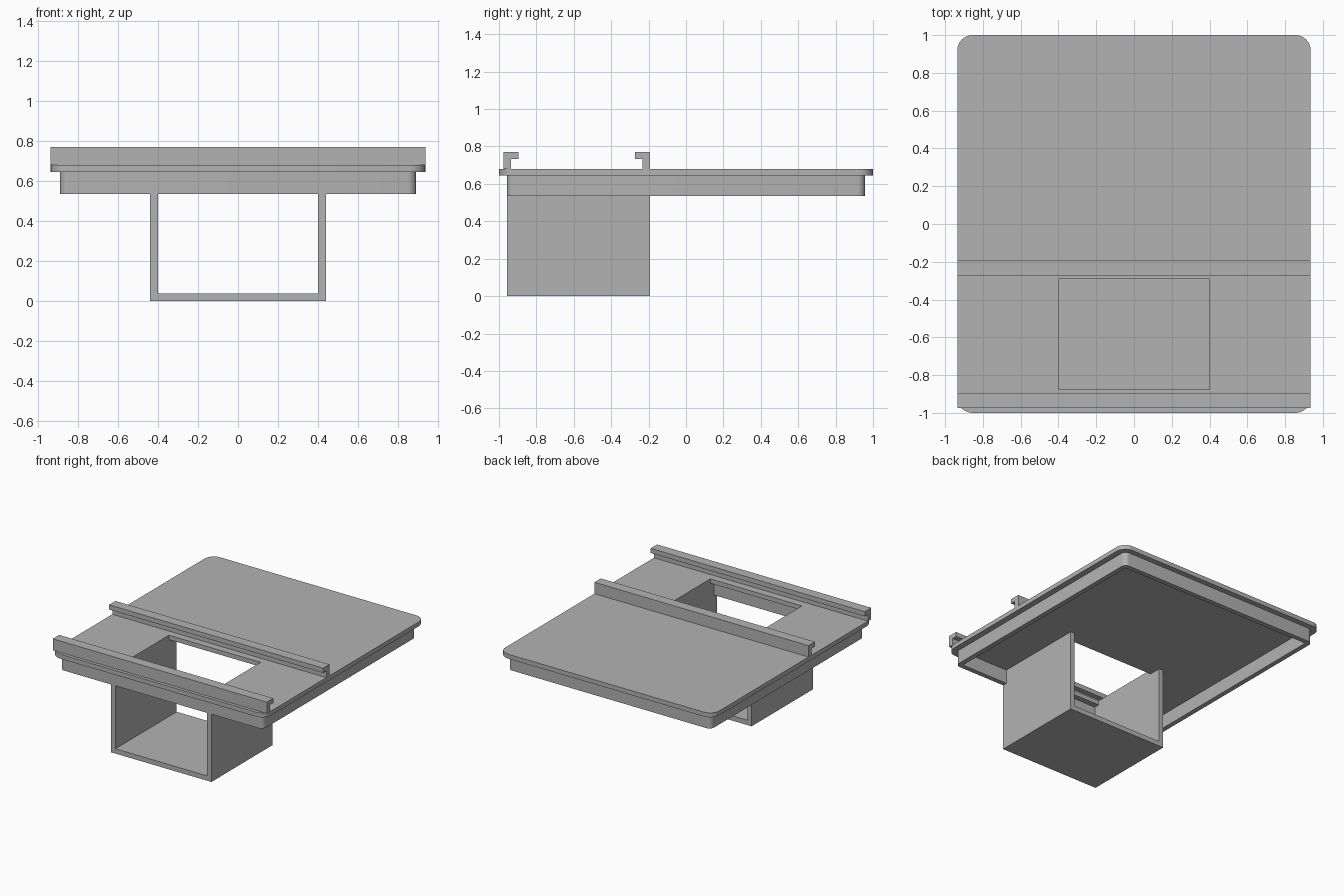
import bpy
import bmesh
from math import cos, sin, pi, radians
from mathutils import Vector

cube = bpy.data.objects.get("Cube")
if cube:
    bpy.data.objects.remove(cube, do_unlink=True)

grey = bpy.data.materials.new("plain grey")
grey.use_nodes = True
grey.diffuse_color = (0.45, 0.45, 0.45, 1)
grey.node_tree.nodes["Principled BSDF"].inputs["Base Color"].default_value = grey.diffuse_color


def rounded_rect(x0, x1, y0, y1, r=0, steps=8):
    """Outline of a rectangle, counter-clockwise, with optional round corners."""
    if r == 0:
        return [(x0, y0), (x1, y0), (x1, y1), (x0, y1)]
    centres = [(x1 - r, y1 - r), (x0 + r, y1 - r), (x0 + r, y0 + r), (x1 - r, y0 + r)]
    return [(cx + r * cos((q + i / steps) * pi / 2), cy + r * sin((q + i / steps) * pi / 2))
            for q, (cx, cy) in enumerate(centres) for i in range(steps + 1)]


def prism(name, loops, start, end, axis="z"):
    """Fill an outline (further loops are holes) and extrude it along an axis."""
    def place(p):
        return Vector((p[0], p[1], start)) if axis == "z" else Vector((start, p[0], p[1]))

    bm = bmesh.new()
    edges = []
    for loop in loops:
        verts = [bm.verts.new(place(p)) for p in loop]
        edges += [bm.edges.new((v, verts[i - 1])) for i, v in enumerate(verts)]
    if len(loops) == 1:
        bm.faces.new(verts)
    else:
        bmesh.ops.triangle_fill(bm, edges=edges, use_beauty=True)
    grown = bmesh.ops.extrude_face_region(bm, geom=bm.faces[:], use_keep_orig=True)
    moved = [g for g in grown["geom"] if isinstance(g, bmesh.types.BMVert)]
    shift = Vector((0, 0, end - start)) if axis == "z" else Vector((end - start, 0, 0))
    bmesh.ops.translate(bm, verts=moved, vec=shift)
    bmesh.ops.recalc_face_normals(bm, faces=bm.faces[:])
    mesh = bpy.data.meshes.new(name)
    bm.to_mesh(mesh)
    bm.free()
    mesh.materials.append(grey)
    obj = bpy.data.objects.new(name, mesh)
    bpy.context.collection.objects.link(obj)
    bpy.ops.object.select_all(action="DESELECT")
    obj.select_set(True)
    bpy.context.view_layer.objects.active = obj
    bpy.ops.object.shade_smooth_by_angle(angle=radians(30))
    return obj


half_width = 0.935
rim_low, lid_low, lid_top = 0.535, 0.645, 0.68
back, front = -0.193, -0.957

# Lid plate with the rectangular opening
prism("lid_plate", [rounded_rect(-half_width, half_width, -1, 1, 0.08),
                    rounded_rect(-0.4, 0.4, -0.875, -0.29)], lid_low, lid_top)

# Hollow rim below the lid
prism("lid_rim", [rounded_rect(-0.888, 0.888, front, -front, 0.04),
                  rounded_rect(-0.85, 0.85, front + 0.038, -front - 0.038)], rim_low, lid_low)

# Channel under the opening: two walls notched around the rim, and a floor
wall = [(front, 0), (back, 0), (back, lid_low), (front + 0.038, lid_low),
        (front + 0.038, rim_low), (front, rim_low)]
for side, x in (("right", -0.438), ("left", 0.4)):
    prism(side + "_channel_wall", [wall], x, x + 0.038, "x")
prism("channel_floor", [rounded_rect(-0.4, 0.4, front, back)], 0, 0.038)

# Pair of hooked rails facing each other across the lid
for name, y, inward in (("front_rail", -0.975, 1), ("rear_rail", back, -1)):
    hook = [(0, lid_top), (0.04, lid_top), (0.04, 0.733), (0.08, 0.733), (0.08, 0.77), (0, 0.77)]
    prism(name, [[(y + inward * d, z) for d, z in hook]], -half_width, half_width, "x")
